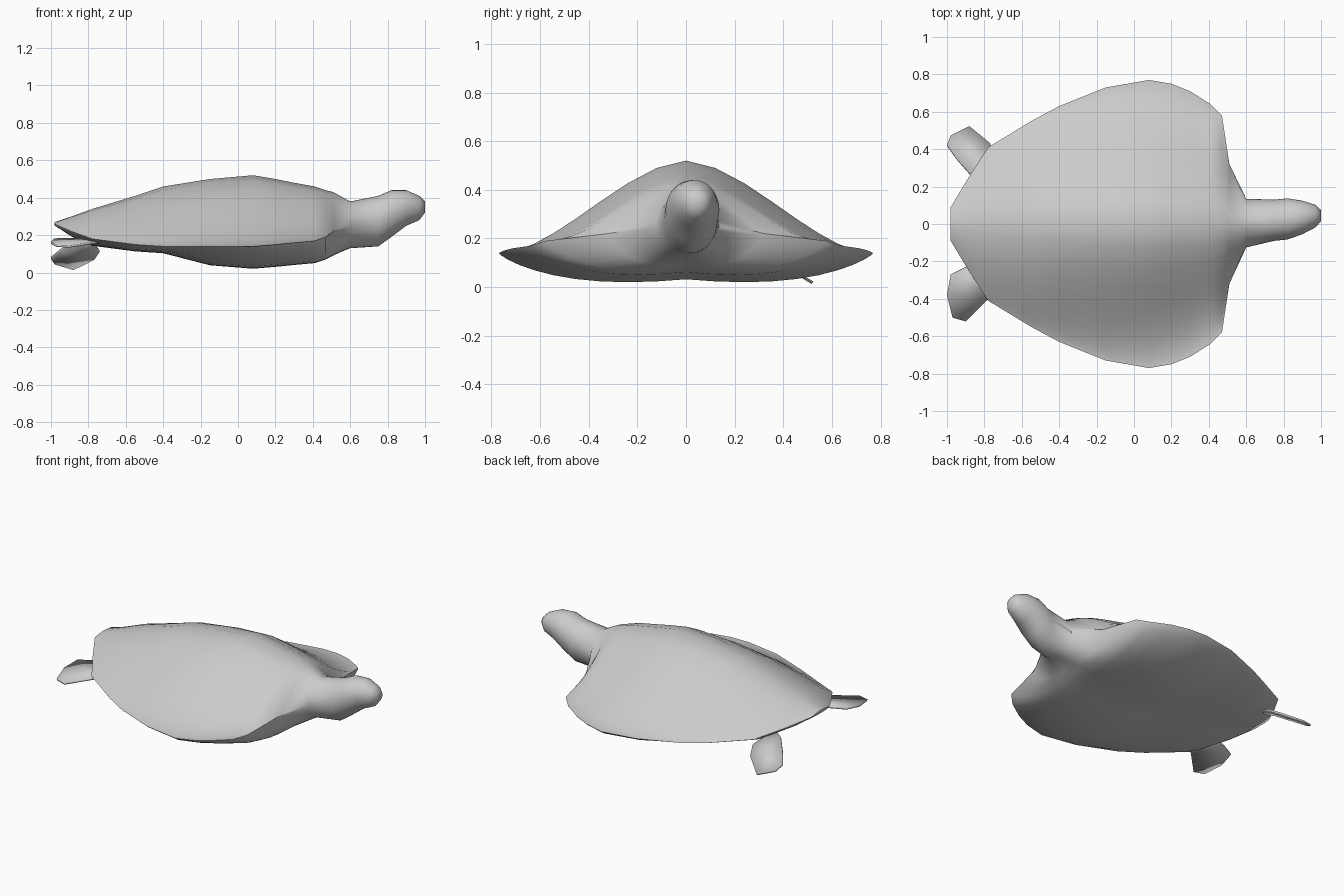
import bpy, bmesh, math

cube = bpy.data.objects.get("Cube")
if cube:
    bpy.data.objects.remove(cube, do_unlink=True)

GREY = (0.6, 0.6, 0.6, 1)
grey = bpy.data.materials.new("plain_grey")
grey.use_nodes = True
grey.diffuse_color = GREY
grey.node_tree.nodes["Principled BSDF"].inputs["Base Color"].default_value = GREY


def finish(bm, name, angle):
    bmesh.ops.recalc_face_normals(bm, faces=bm.faces)
    mesh = bpy.data.meshes.new(name)
    bm.to_mesh(mesh)
    bm.free()
    mesh.materials.append(grey)
    obj = bpy.data.objects.new(name, mesh)
    bpy.context.collection.objects.link(obj)
    bpy.ops.object.select_all(action='DESELECT')
    obj.select_set(True)
    bpy.context.view_layer.objects.active = obj
    bpy.ops.object.shade_smooth_by_angle(angle=math.radians(angle))
    return obj


def back_height(x, across):
    """Height above the rim: round on the neck, ridged and flared on the shell."""
    if x > .55:
        return math.sqrt(1 - across ** 2)
    flare = 1.4 if x > .5 else min(2.1, max(1, 1.8 + 1.2 * x))
    return (1 - across ** 1.7) ** flare


def belly_depth(x, across):
    """Depth below the rim: round on the neck, full with a groove on the belly."""
    if x > .55:
        return math.sqrt(1 - across ** 2)
    return (1 - across ** 3) ** .8 - .17 * (1 - across) ** 3


def section(bm, x, half, top, rim, low, sides=40):
    ring = []
    centre = max(0, x - .55) * .1  # the head turns slightly to its left
    for i in range(sides):
        angle = math.tau * i / sides
        across = min(abs(math.cos(angle)), 1)
        if math.sin(angle) >= 0:
            z = rim + (top - rim) * back_height(x, across)
        else:
            z = rim - (rim - low) * belly_depth(x, across)
        ring.append(bm.verts.new((x, centre + half * math.cos(angle), z)))
    return ring


# Body, neck and head: x, half width, top, rim, low
stations = [
    (-.98, .09, .27, .26, .25),
    (-.89, .24, .3, .22, .19),
    (-.78, .41, .34, .18, .14),
    (-.55, .55, .41, .15, .11),
    (-.4, .63, .46, .14, .1),
    (-.15, .73, .5, .14, .03),
    (.08, .77, .52, .14, .01),
    (.2, .75, .5, .15, .02),
    (.3, .71, .48, .16, .03),
    (.41, .64, .46, .17, .04),
    (.47, .58, .44, .19, .06),
    (.51, .32, .43, .22, .08),
    (.6, .13, .38, .25, .13),
    (.75, .11, .41, .28, .14),
    (.82, .11, .44, .32, .19),
    (.9, .09, .44, .35, .25),
    (.97, .06, .41, .35, .28),
    (1, .03, .38, .35, .32),
]
bm = bmesh.new()
rings = [section(bm, *station) for station in stations]
for back, front in zip(rings, rings[1:]):
    for i in range(len(back)):
        j = (i + 1) % len(back)
        bm.faces.new((back[i], back[j], front[j], front[i]))
bm.faces.new(rings[0])
bm.faces.new(rings[-1])
finish(bm, "body_and_head", 60)


# Hind flippers: thin plates, the left one drooping more than the right
def hind_flipper(name, outline, side, droop):
    bm = bmesh.new()
    verts = [bm.verts.new((x, side * y, .18 - droop * max(y - .25, 0)))
             for x, y in outline]
    bm.faces.new(verts)
    bmesh.ops.triangulate(bm, faces=bm.faces)
    obj = finish(bm, name, 40)
    thick = obj.modifiers.new("thickness", 'SOLIDIFY')
    thick.thickness = .012
    thick.offset = 0


hind_flipper("hind_flipper_left", [
    (-.74, .36), (-.77, .43), (-.88, .52), (-.98, .47), (-1, .42),
    (-.95, .35), (-.88, .27), (-.8, .22)], 1, .6)
hind_flipper("hind_flipper_right", [
    (-.7, .34), (-.76, .38), (-.9, .52), (-.97, .5), (-1, .38),
    (-.98, .27), (-.88, .22), (-.78, .18)], -1, .15)
